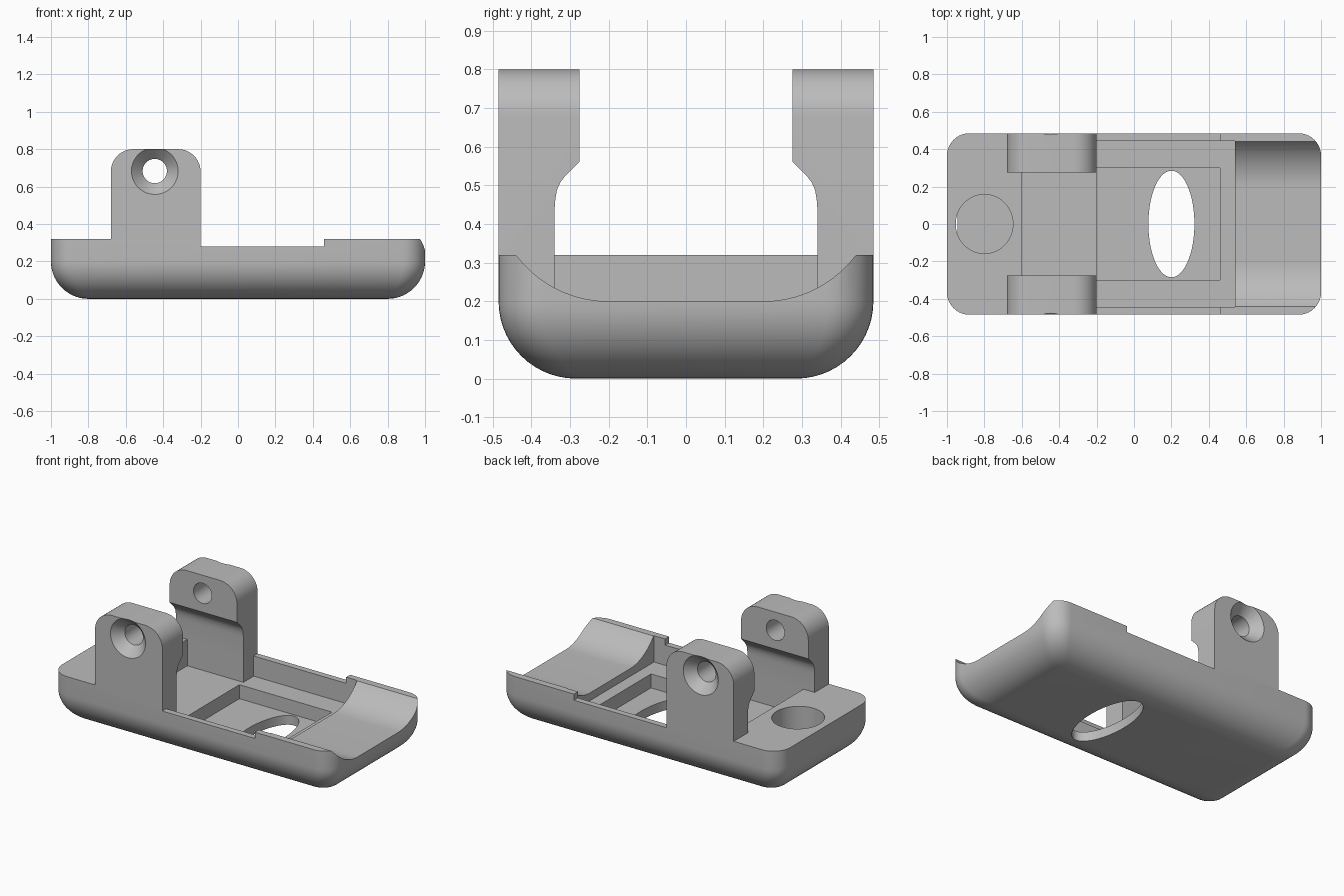
import bpy, bmesh
from math import sin, cos, pi, sqrt

old = bpy.data.objects.get("Cube")
if old:
    bpy.data.objects.remove(old)

# Single plastic colour
plastic = bpy.data.materials.new("grey plastic")
plastic.use_nodes = True
GREY = (0.5, 0.5, 0.5, 1)
plastic.diffuse_color = GREY
plastic.node_tree.nodes["Principled BSDF"].inputs["Base Color"].default_value = GREY


def loft(name, rings, bevel=None):
    """Skin matching rings of points and cap both ends."""
    bm = bmesh.new()
    loops = [[bm.verts.new(p) for p in ring] for ring in rings]
    n = len(loops[0])
    for a, b in zip(loops, loops[1:]):
        for i in range(n):
            j = (i + 1) % n
            bm.faces.new((a[i], a[j], b[j], b[i]))
    bm.faces.new(loops[0])
    bm.faces.new(loops[-1])
    if bevel:
        rule, size = bevel
        edges = [e for e in bm.edges if rule(e)]
        bmesh.ops.bevel(bm, geom=edges, offset=size, segments=12,
                        profile=0.5, affect='EDGES')
    bmesh.ops.recalc_face_normals(bm, faces=bm.faces[:])
    mesh = bpy.data.meshes.new(name)
    bm.to_mesh(mesh)
    bm.free()
    obj = bpy.data.objects.new(name, mesh)
    mesh.materials.append(plastic)
    bpy.context.collection.objects.link(obj)
    return obj


def box(name, x0, x1, half_y, z0, z1):
    corners = [(x0, -half_y), (x1, -half_y), (x1, half_y), (x0, half_y)]
    return loft(name, [[(x, y, z) for x, y in corners] for z in (z0, z1)])


def oval(name, cx, rx, ry, z0, z1, n=64):
    return loft(name, [[(cx + rx * cos(2 * pi * i / n), ry * sin(2 * pi * i / n), z)
                        for i in range(n)] for z in (z0, z1)])


def cut(target, cutter):
    mod = target.modifiers.new("cut", 'BOOLEAN')
    mod.operation = 'DIFFERENCE'
    mod.solver = 'EXACT'
    mod.object = cutter
    activate(target)
    bpy.ops.object.modifier_apply(modifier=mod.name)
    bpy.data.objects.remove(cutter)


def activate(obj):
    bpy.ops.object.select_all(action='DESELECT')
    obj.select_set(True)
    bpy.context.view_layer.objects.active = obj


def rounded_rect(hx, hy, r, z, seg=10):
    ring = []
    for k, (sx, sy) in enumerate([(1, 1), (-1, 1), (-1, -1), (1, -1)]):
        for i in range(seg + 1):
            a = (k + i / seg) * pi / 2
            ring.append((sx * (hx - r) + r * cos(a), sy * (hy - r) + r * sin(a), z))
    return ring


# Tray body: rounded plan with a large round along the bottom edge
W, R, TOP = 0.485, 0.2, 0.32
rings = []
for i in range(15):
    a = i / 14 * pi / 2
    inset = R * (1 - sin(a))
    rings.append(rounded_rect(1 - inset, W - inset, 0.12 - 0.4 * inset, R * (1 - cos(a))))
rings.append(rounded_rect(1, W, 0.12, TOP))
body = loft("tray_body", rings)

# Cavity, recess between the lugs, sunken pocket and lowered rim
cut(body, box("cavity_cutter", -0.2, 0.54, 0.445, 0.15, 0.6))
cut(body, box("recess_cutter", -0.6, -0.15, 0.34, 0.15, 0.6))
cut(body, box("pocket_cutter", -0.2, 0.46, 0.3, 0.06, 0.5))
cut(body, box("rim_cutter", -0.2, 0.46, 0.6, 0.28, 0.6))

# Saddle groove at the open end
arc = [(0.2 + 0.24 * i / 12, 0.5 - sqrt(0.09 - (0.24 * i / 12) ** 2)) for i in range(13)]
groove = [(-y, z) for y, z in reversed(arc)] + arc
groove = [(-0.44, 0.6)] + groove + [(0.44, 0.6)]
cut(body, loft("saddle_cutter", [[(x, y, z) for y, z in groove] for x in (0.52, 1.2)]))

# Oval window in the floor and round socket in the end block
cut(body, oval("window_cutter", 0.2, 0.123, 0.285, -0.1, 0.3))
cut(body, oval("socket_cutter", -0.8, 0.153, 0.158, 0.06, 0.5))

# Pair of mounting lugs with countersunk holes
lug_profile = [(W, 0.31), (W, 0.8), (0.275, 0.8), (0.275, 0.562), (0.312, 0.525),
               (0.325, 0.508), (0.334, 0.488), (0.338, 0.465), (0.34, 0.44), (0.34, 0.31)]
bore = [(0.2, 0.065), (0.425, 0.065), (W, 0.125), (0.52, 0.16)]


def top_end_edge(e):
    a, b = (v.co for v in e.verts)
    return min(a.z, b.z) > 0.79 and abs(a.x - b.x) < 0.01


parts = [body]
for side, name in ((-1, "front_lug"), (1, "back_lug")):
    lug = loft(name, [[(x, side * y, z) for y, z in lug_profile] for x in (-0.68, -0.2)],
               bevel=(top_end_edge, 0.12))
    cut(lug, loft("bore_cutter", [[(-0.445 + r * cos(2 * pi * i / 40), side * y,
                                    0.683 + r * sin(2 * pi * i / 40)) for i in range(40)]
                                  for y, r in bore]))
    parts.append(lug)

# Smooth the rounds, keep the edges crisp
for obj in parts:
    activate(obj)
    bpy.ops.object.shade_smooth_by_angle(angle=pi / 6)
